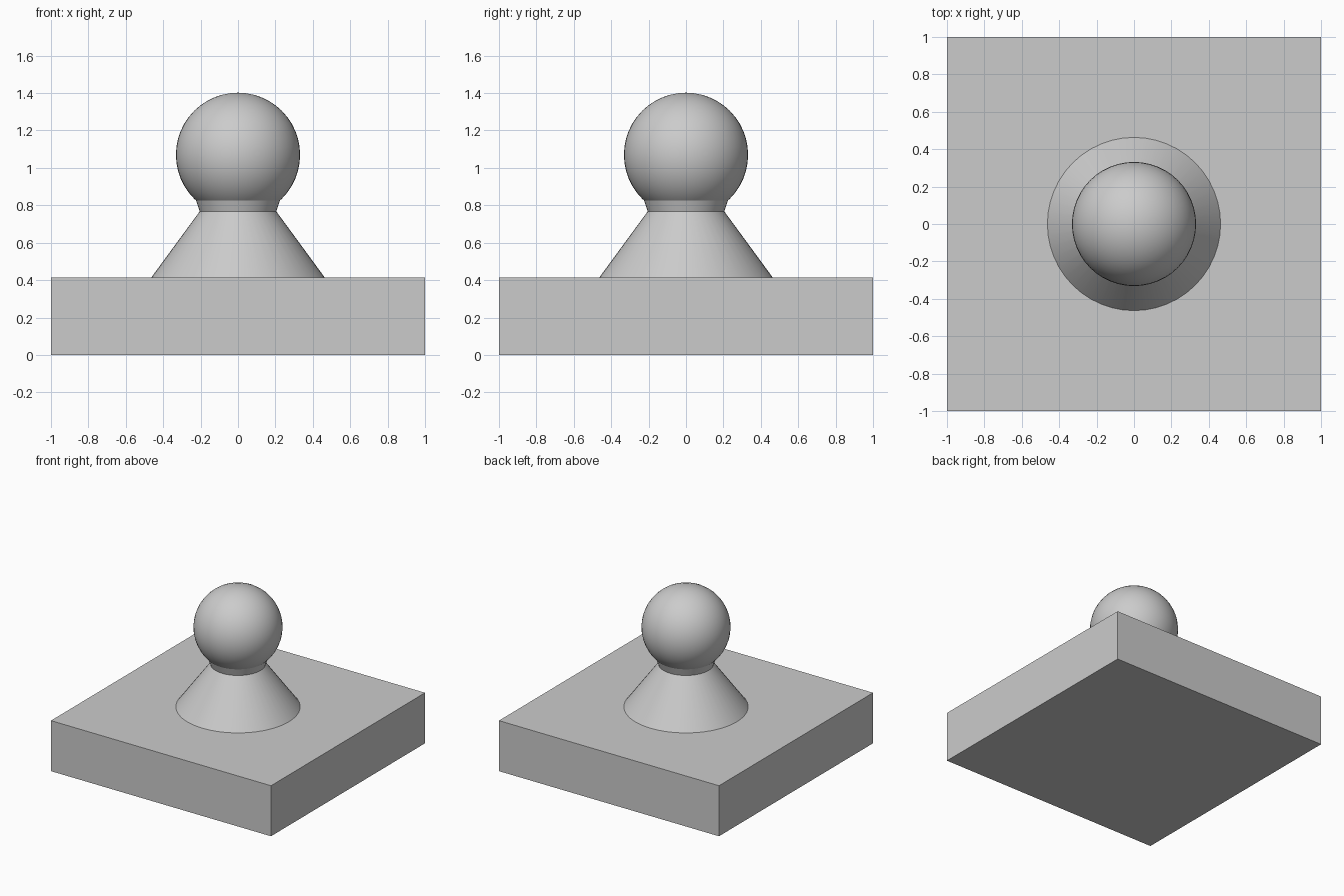
import bpy
import bmesh
import math

cube = bpy.data.objects.get("Cube")
if cube:
    bpy.data.objects.remove(cube, do_unlink=True)

# Single plain grey
grey = bpy.data.materials.new("plain_grey")
grey.use_nodes = True
colour = (0.6, 0.6, 0.6, 1)
grey.diffuse_color = colour
grey.node_tree.nodes["Principled BSDF"].inputs["Base Color"].default_value = colour

SIDES = 48


def finish(name, smooth=True):
    obj = bpy.context.object
    obj.name = obj.data.name = name
    obj.data.materials.append(grey)
    if smooth:
        bpy.ops.object.shade_smooth_by_angle(angle=math.radians(30))
    return obj


def frustum(name, r_low, r_high, z_low, z_high):
    bpy.ops.mesh.primitive_cone_add(
        vertices=SIDES, radius1=r_low, radius2=r_high,
        depth=z_high - z_low, location=(0, 0, (z_low + z_high) / 2))
    return finish(name)


# Square slab
bpy.ops.mesh.primitive_cube_add(size=2, location=(0, 0, 0.2075))
bpy.context.object.scale.z = 0.2075
finish("base_slab", smooth=False)

# Conical foot and the short flared collar under the ball
frustum("cone_foot", 0.463, 0.205, 0.415, 0.767)
frustum("collar", 0.205, 0.226, 0.767, 0.83)

# Ball on top
bpy.ops.mesh.primitive_uv_sphere_add(
    segments=SIDES, ring_count=24, radius=0.332, location=(0, 0, 1.07))
finish("ball")
